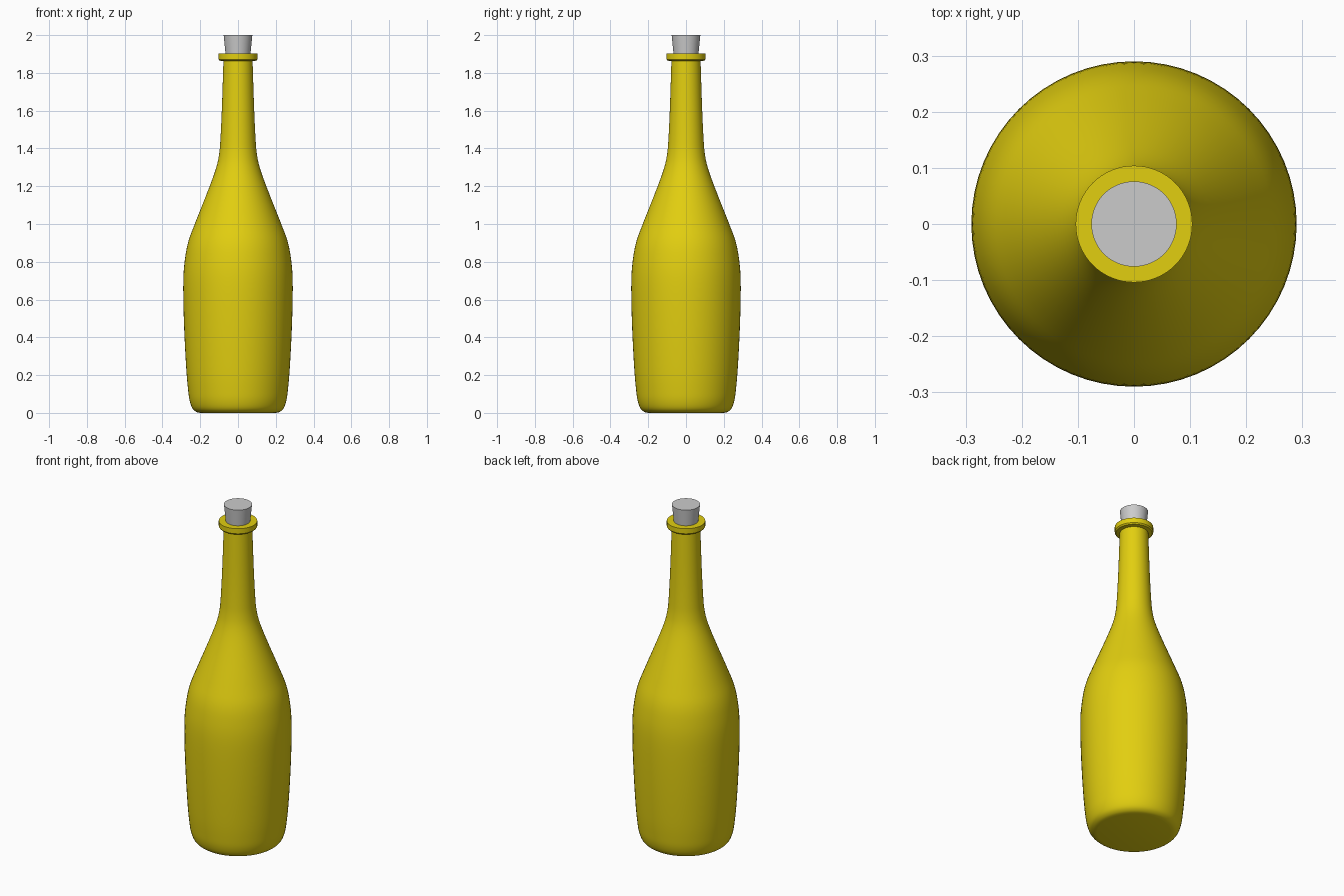
import bpy, bmesh, math
from mathutils import Vector

cube = bpy.data.objects.get("Cube")
if cube:
    bpy.data.objects.remove(cube, do_unlink=True)


def material(name, rgb):
    mat = bpy.data.materials.new(name)
    mat.use_nodes = True
    mat.diffuse_color = (*rgb, 1)
    mat.node_tree.nodes["Principled BSDF"].inputs["Base Color"].default_value = (*rgb, 1)
    return mat


def smooth_profile(points, steps=4):
    """Catmull-Rom curve through (radius, height) points."""
    p = [Vector(q) for q in points]
    p = [p[0]] + p + [p[-1]]
    out = []
    for a, b, c, d in zip(p, p[1:], p[2:], p[3:]):
        for i in range(steps):
            t = i / steps
            out.append(0.5 * (2 * b + (c - a) * t + (2 * a - 5 * b + 4 * c - d) * t ** 2
                              + (3 * b - a - 3 * c + d) * t ** 3))
    return [tuple(v) for v in out] + [points[-1]]


def lathe(name, profile, mat, sides=64):
    """Revolve a profile around z and close both ends with caps."""
    bm = bmesh.new()
    rings = [[bm.verts.new((r * math.cos(math.tau * i / sides),
                            r * math.sin(math.tau * i / sides), z))
              for i in range(sides)] for r, z in profile]
    for low, high in zip(rings, rings[1:]):
        for i in range(sides):
            j = (i + 1) % sides
            bm.faces.new((low[i], low[j], high[j], high[i]))
    bm.faces.new(rings[0][::-1])
    bm.faces.new(rings[-1])
    mesh = bpy.data.meshes.new(name)
    bm.to_mesh(mesh)
    bm.free()
    mesh.materials.append(mat)
    obj = bpy.data.objects.new(name, mesh)
    bpy.context.collection.objects.link(obj)
    bpy.ops.object.select_all(action="DESELECT")
    obj.select_set(True)
    bpy.context.view_layer.objects.active = obj
    bpy.ops.object.shade_smooth_by_angle(angle=math.radians(35))
    return obj


glass = material("yellow glass", (0.76, 0.62, 0.005))
grey = material("grey cork", (0.6, 0.6, 0.6))

# Bottle body with rounded base, sloping shoulder and slim neck
body = [(0.2, 0), (0.222, 0.006), (0.242, 0.025), (0.256, 0.065), (0.264, 0.12),
        (0.273, 0.22), (0.283, 0.4), (0.289, 0.58), (0.289, 0.72), (0.28, 0.82),
        (0.262, 0.91), (0.225, 1.01), (0.15, 1.2), (0.115, 1.3), (0.1, 1.37),
        (0.093, 1.45), (0.085, 1.62), (0.077, 1.87)]
lathe("bottle_body", smooth_profile(body), glass)

# Collar around the mouth
lathe("neck_collar", [(0.076, 1.862), (0.098, 1.865), (0.104, 1.872), (0.104, 1.902)], glass)

# Tapered stopper
lathe("stopper", [(0.062, 1.86), (0.076, 2.0)], grey)
